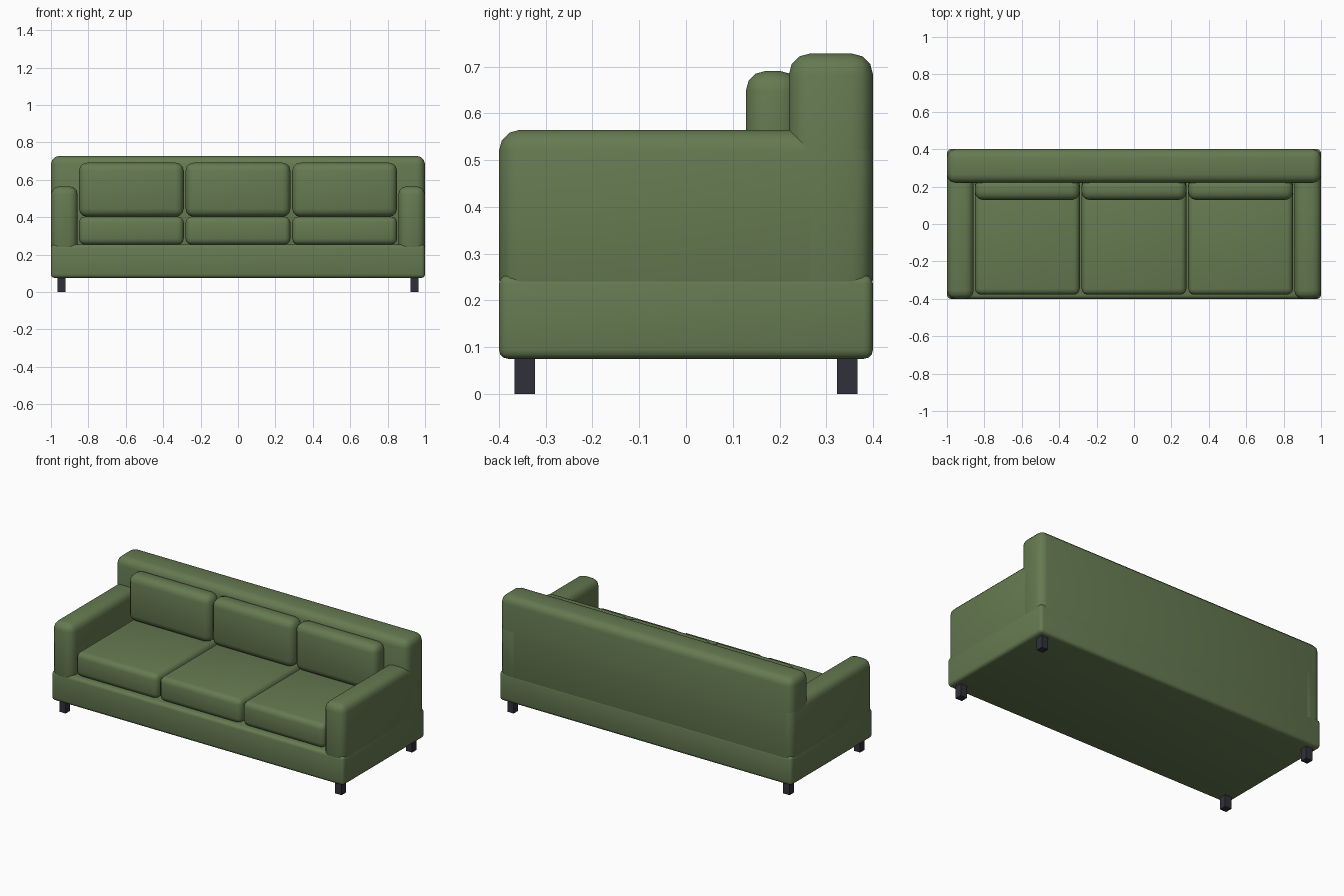
import bpy

if "Cube" in bpy.data.objects:
    bpy.data.objects.remove(bpy.data.objects["Cube"])


def material(name, color):
    m = bpy.data.materials.new(name)
    m.diffuse_color = (*color, 1)
    m.use_nodes = True
    m.node_tree.nodes["Principled BSDF"].inputs["Base Color"].default_value = m.diffuse_color
    return m


green = material("green fabric", (0.130, 0.195, 0.082))
dark = material("dark leg", (0.030, 0.030, 0.042))


def box(name, x, y, z, mat, bevel=0.0, segments=3):
    """Box from (min, max) ranges, optionally with rounded smooth edges."""
    bpy.ops.mesh.primitive_cube_add(size=1, location=[sum(r) / 2 for r in (x, y, z)])
    ob = bpy.context.object
    ob.name = name
    ob.scale = [r[1] - r[0] for r in (x, y, z)]
    bpy.ops.object.transform_apply(location=False, rotation=False, scale=True)
    ob.data.materials.append(mat)
    if bevel:
        mod = ob.modifiers.new("rounding", 'BEVEL')
        mod.width = bevel
        mod.segments = segments
        bpy.ops.object.modifier_apply(modifier=mod.name)
        bpy.ops.object.shade_smooth()
    return ob


# Frame: base and backrest
box("base", (-1, 1), (-0.4, 0.4), (0.075, 0.255), green, 0.02)
box("backrest", (-1, 1), (0.22, 0.4), (0.2, 0.728), green, 0.045)

# Arms, running the full depth
for side, s in (("left", -1), ("right", 1)):
    box(side + "_arm", sorted((s * 0.857, s * 1.0)), (-0.4, 0.4), (0.2, 0.565), green, 0.045)

# Three seat cushions and three back cushions
for i in (-1, 0, 1):
    x = (i * 0.57 - 0.28, i * 0.57 + 0.28)
    box(f"seat_cushion_{i + 2}", x, (-0.378, 0.24), (0.253, 0.403), green, 0.032)
    box(f"back_cushion_{i + 2}", x, (0.128, 0.243), (0.402, 0.691), green, 0.043)

# Square legs
for sx in (-1, 1):
    for sy, end in ((-1, "front"), (1, "back")):
        box(f"{end}_leg", sorted((sx * 0.922, sx * 0.966)), sorted((sy * 0.323, sy * 0.367)),
            (0, 0.09), dark)
